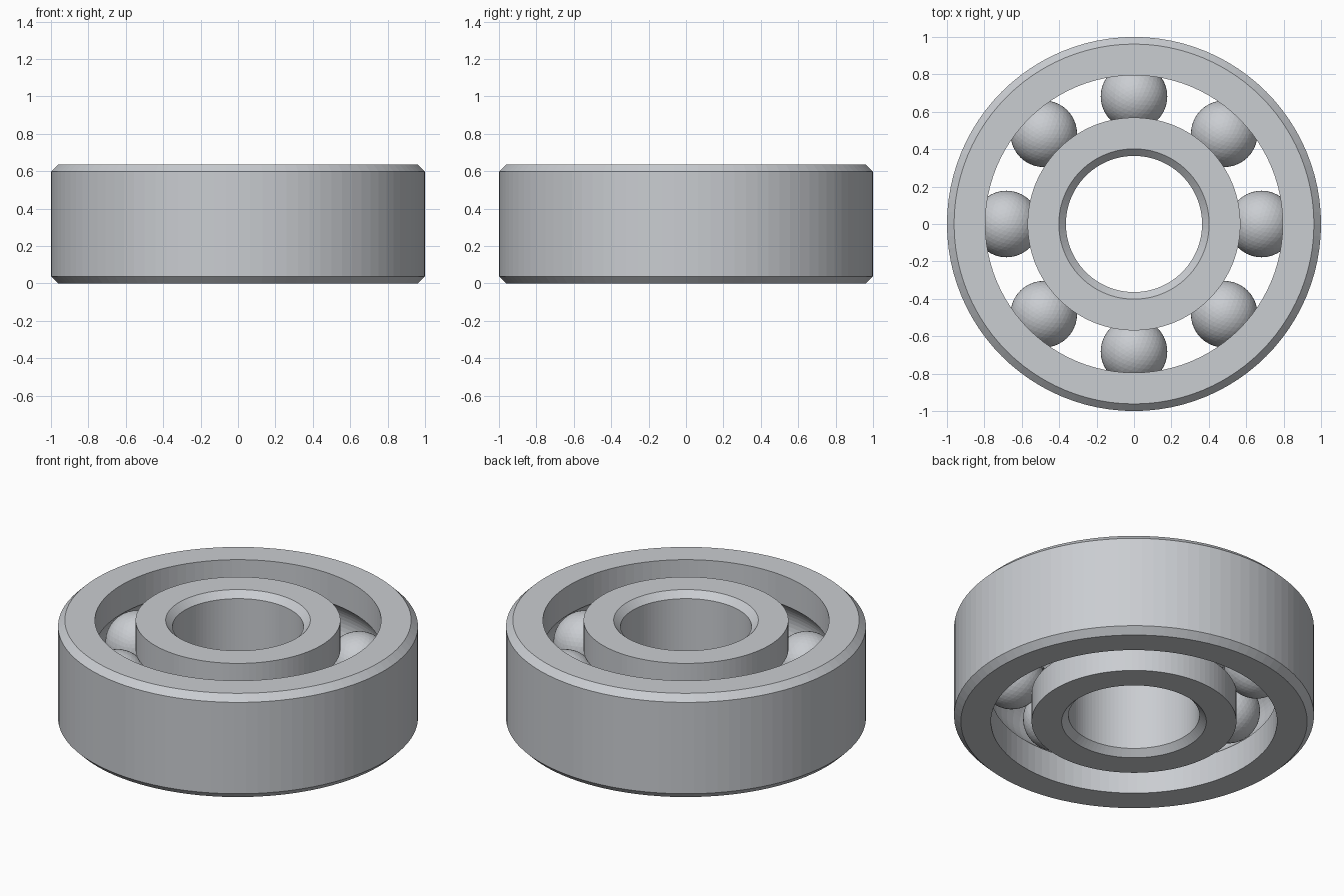
import bpy
import bmesh
from math import acos, cos, sin, pi, tau
from mathutils import Matrix

cube = bpy.data.objects.get("Cube")
if cube:
    bpy.data.objects.remove(cube, do_unlink=True)

# Main dimensions
HEIGHT = 0.636
MID = HEIGHT / 2
CHAMFER = 0.038
OUTER_R, BORE_R = 1.0, 0.364
OUTER_RACE_R, INNER_RACE_R = 0.795, 0.569
PITCH_R = (OUTER_RACE_R + INNER_RACE_R) / 2
GROOVE_R, BALL_R = 0.18, 0.178
BALLS = 8
SEGMENTS = 96

# Brushed steel
steel = bpy.data.materials.new("steel")
steel.use_nodes = True
colour = (0.59, 0.61, 0.64, 1)
steel.diffuse_color = colour
steel.node_tree.nodes["Principled BSDF"].inputs["Base Color"].default_value = colour


def add_object(name, bm):
    mesh = bpy.data.meshes.new(name)
    bm.to_mesh(mesh)
    bm.free()
    mesh.materials.append(steel)
    obj = bpy.data.objects.new(name, mesh)
    bpy.context.collection.objects.link(obj)
    return obj


def ring(name, plain_r, race_r):
    """Revolve a ring with a chamfered plain wall and a ball groove in its race."""
    side = 1 if plain_r > race_r else -1
    edge_r = plain_r - side * CHAMFER
    profile = [(race_r, 0), (edge_r, 0), (plain_r, CHAMFER),
               (plain_r, HEIGHT - CHAMFER), (edge_r, HEIGHT), (race_r, HEIGHT)]
    # Groove arc, from its top edge to its bottom edge
    half = acos(abs(race_r - PITCH_R) / GROOVE_R)
    steps = 14
    for i in range(steps + 1):
        a = half * (1 - 2 * i / steps)
        profile.append((PITCH_R + side * GROOVE_R * cos(a), MID + GROOVE_R * sin(a)))

    bm = bmesh.new()
    verts = [bm.verts.new((r, 0, z)) for r, z in profile]
    edges = [bm.edges.new((v, verts[i - 1])) for i, v in enumerate(verts)]
    bmesh.ops.spin(bm, geom=verts + edges, cent=(0, 0, 0), axis=(0, 0, 1),
                   angle=tau, steps=SEGMENTS, use_merge=True)
    bmesh.ops.remove_doubles(bm, verts=bm.verts, dist=0.0001)
    bmesh.ops.recalc_face_normals(bm, faces=bm.faces)
    return add_object(name, bm)


ring("outer_ring", OUTER_R, OUTER_RACE_R)
ring("inner_ring", BORE_R, INNER_RACE_R)

# Balls spaced evenly around the groove
for i in range(BALLS):
    a = i * tau / BALLS
    bm = bmesh.new()
    bmesh.ops.create_icosphere(
        bm, subdivisions=4, radius=BALL_R,
        matrix=Matrix.Translation((PITCH_R * cos(a), PITCH_R * sin(a), MID)))
    add_object(f"ball_{i + 1}", bm)
